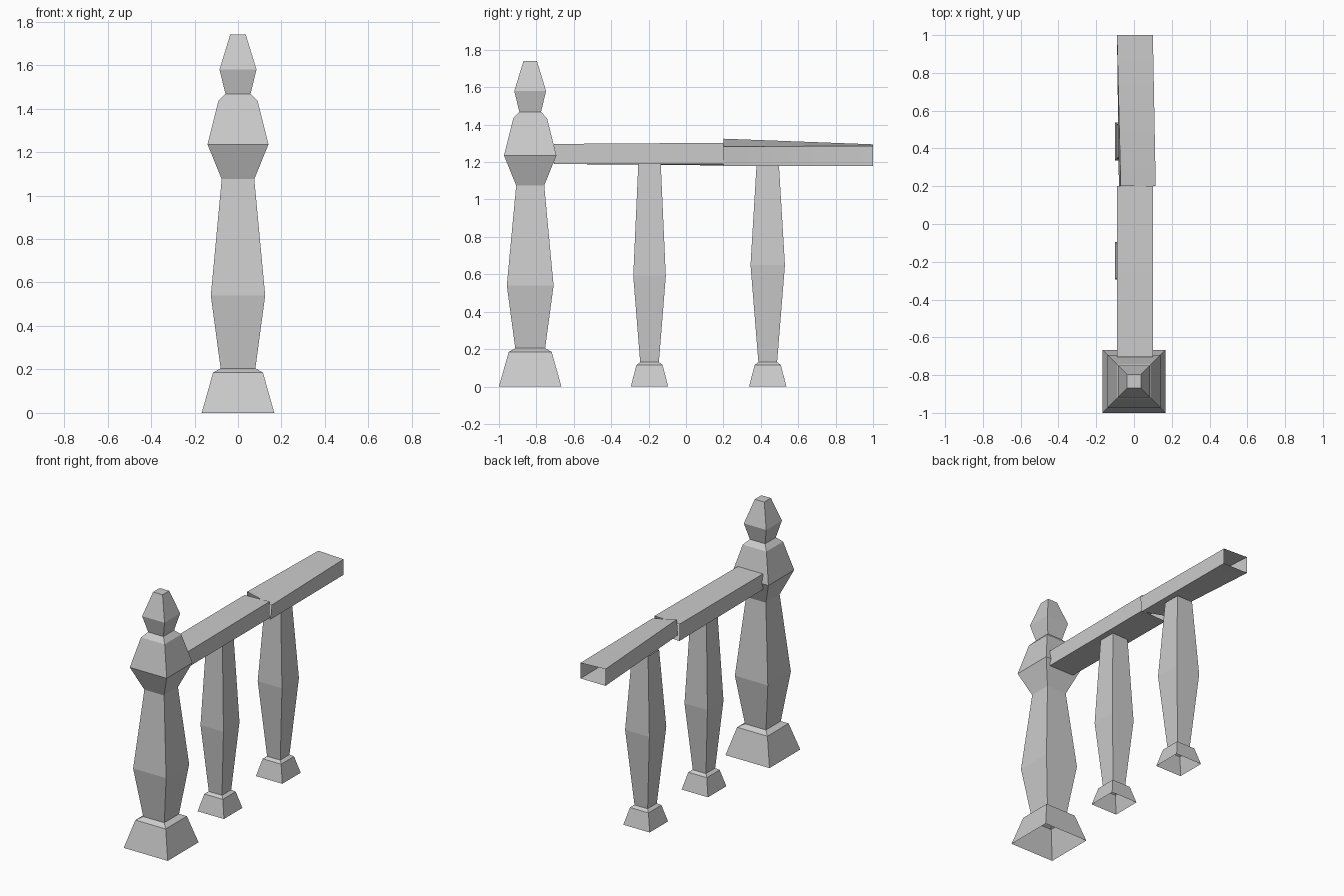
import bpy
import bmesh
import math
from mathutils import Vector

cube = bpy.data.objects.get("Cube")
if cube:
    bpy.data.objects.remove(cube)

stone = bpy.data.materials.new("grey stone")
stone.use_nodes = True
GREY = (0.6, 0.6, 0.6, 1)
stone.diffuse_color = GREY
stone.node_tree.nodes["Principled BSDF"].inputs["Base Color"].default_value = GREY


def loft(name, rings, cap_end=False):
    """Skin a run of four-cornered rings, open unless capped."""
    bm = bmesh.new()
    loops = [[bm.verts.new(p) for p in ring] for ring in rings]
    for a, b in zip(loops, loops[1:]):
        for i in range(4):
            j = (i + 1) % 4
            bm.faces.new((a[i], a[j], b[j], b[i]))
    if cap_end:
        bm.faces.new(loops[-1])
    mesh = bpy.data.meshes.new(name)
    bm.to_mesh(mesh)
    bm.free()
    mesh.materials.append(stone)
    obj = bpy.data.objects.new(name, mesh)
    bpy.context.collection.objects.link(obj)
    return obj


def post(name, y, profile, cap=False):
    """Square post from (half width, height) pairs."""
    corners = ((-1, -1), (1, -1), (1, 1), (-1, 1))
    return loft(name, [[(sx * r, y + sy * r, z) for sx, sy in corners]
                       for r, z in profile], cap)


def rail(name, y0, start, y1, end, steps=8):
    """Hollow rail blending between two (x, z) sections."""
    rings = []
    for k in range(steps + 1):
        t = k / steps
        ring = []
        for a, b in zip(start, end):
            x, z = Vector(a).lerp(Vector(b), t)
            ring.append((x, y0 + (y1 - y0) * t, z))
        rings.append(ring)
    obj = loft(name, rings)
    bpy.ops.object.select_all(action='DESELECT')
    obj.select_set(True)
    bpy.context.view_layer.objects.active = obj
    bpy.ops.object.shade_smooth_by_angle(angle=math.radians(30))
    return obj


# Large end post with finial
post("newel_post", -0.833, [
    (0.167, 0), (0.115, 0.185), (0.08, 0.205), (0.125, 0.54),
    (0.075, 1.075), (0.14, 1.235), (0.09, 1.435), (0.058, 1.468),
    (0.085, 1.58), (0.036, 1.74)], cap=True)

# Slim balusters
for name, y, belly, belly_z, top_z in (
        ("front_baluster", -0.195, 0.087, 0.59, 1.192),
        ("back_baluster", 0.437, 0.092, 0.65, 1.182)):
    post(name, y, [(0.1, 0), (0.07, 0.115), (0.05, 0.13),
                   (belly, belly_z), (0.06, top_z)])

# Handrail sections: corners run top right, top left, bottom left, bottom right
rail("front_handrail",
     -0.705, [(-0.09, 1.297), (-0.09, 1.19), (0.1, 1.19), (0.1, 1.297)],
     0.2, [(-0.09, 1.297), (-0.09, 1.182), (0.1, 1.19), (0.1, 1.303)])
rail("back_handrail",
     0.2, [(-0.07, 1.325), (-0.08, 1.22), (0.105, 1.18), (0.115, 1.282)],
     1.0, [(-0.09, 1.295), (-0.09, 1.18), (0.1, 1.18), (0.1, 1.287)])
